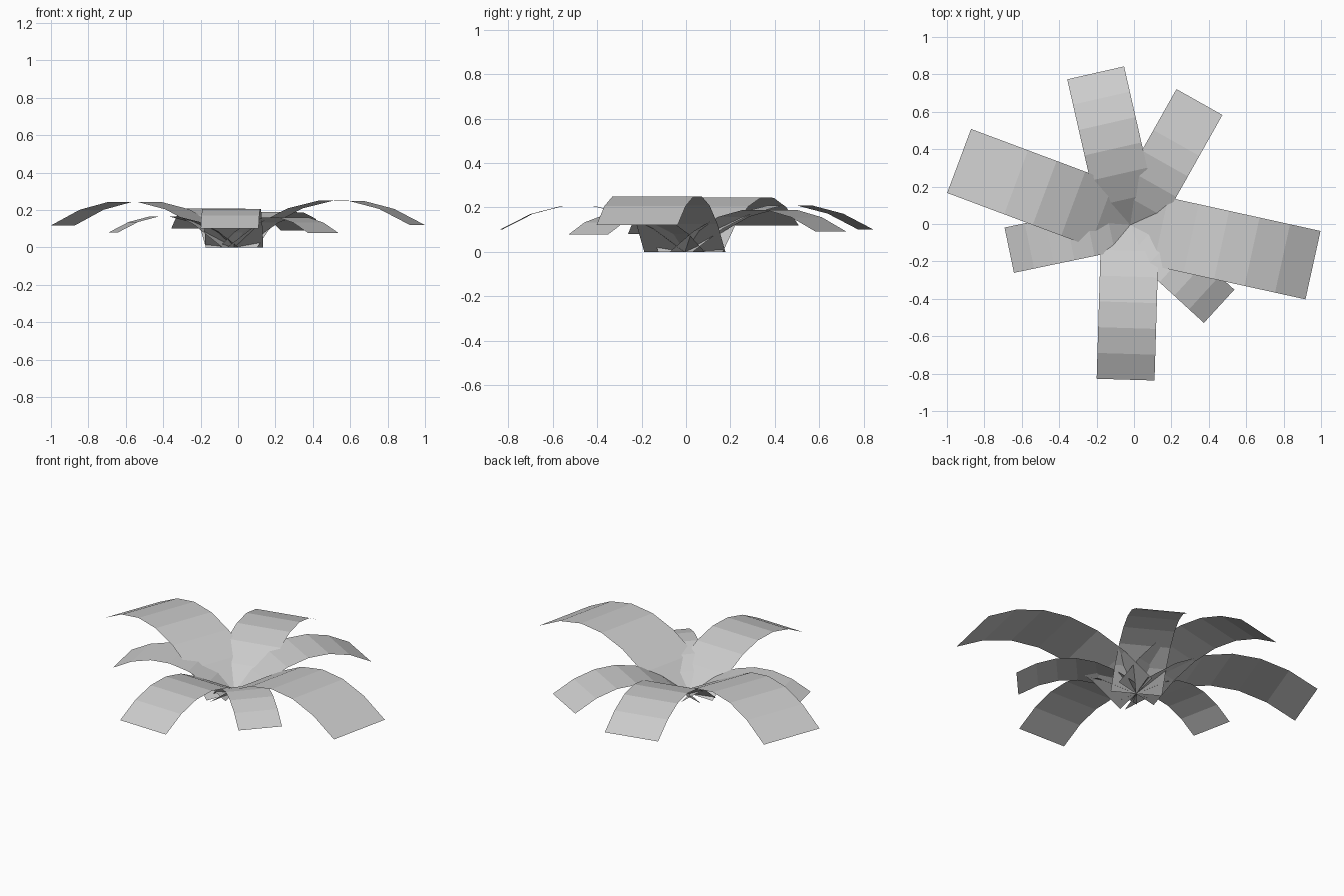
import bpy, bmesh
from mathutils import Vector, Matrix

cube = bpy.data.objects.get("Cube")
if cube:
    bpy.data.objects.remove(cube)

grey = bpy.data.materials.new("pale grey")
grey.use_nodes = True
colour = (0.6, 0.6, 0.6, 1)
grey.diffuse_color = colour
grey.node_tree.nodes["Principled BSDF"].inputs["Base Color"].default_value = colour

ROOT = Vector((-0.02, -0.005, 0))
SEGMENTS = 6
WIDTH = 0.374       # width of a leaf of length 1
PEAK = 0.255        # height of the arch of a leaf of length 1
PEAK_AT = 0.58      # where along the leaf the arch is highest


def add_leaf(name, tip):
    """Arched rectangular strip running from the shared root to the tip centre."""
    along = Vector((tip[0], tip[1], 0)) - ROOT
    length = along.length
    along.normalize()
    across = Vector((-along.y, along.x, 0))
    bm = bmesh.new()
    bmesh.ops.create_grid(bm, x_segments=SEGMENTS, y_segments=1, size=0.5)
    for v in bm.verts:
        t = v.co.x + 0.5
        height = PEAK * (1 - ((t - PEAK_AT) / PEAK_AT) ** 2)
        v.co = ROOT + length * (along * t + across * v.co.y * WIDTH
                                + Vector((0, 0, height)))
    mesh = bpy.data.meshes.new(name)
    bm.to_mesh(mesh)
    bm.free()
    mesh.materials.append(grey)
    leaf = bpy.data.objects.new(name, mesh)
    bpy.context.collection.objects.link(leaf)


# Seven leaves fanned around the root
for name, tip in {
    "front_leaf": (-0.045, -0.832),
    "large_left_leaf": (0.957, -0.22),
    "large_right_leaf": (-0.935, 0.337),
    "back_leaf": (-0.205, 0.808),
    "back_left_leaf": (0.35, 0.652),
    "small_front_left_leaf": (0.455, -0.44),
    "small_right_leaf": (-0.667, -0.14),
}.items():
    add_leaf(name, tip)
